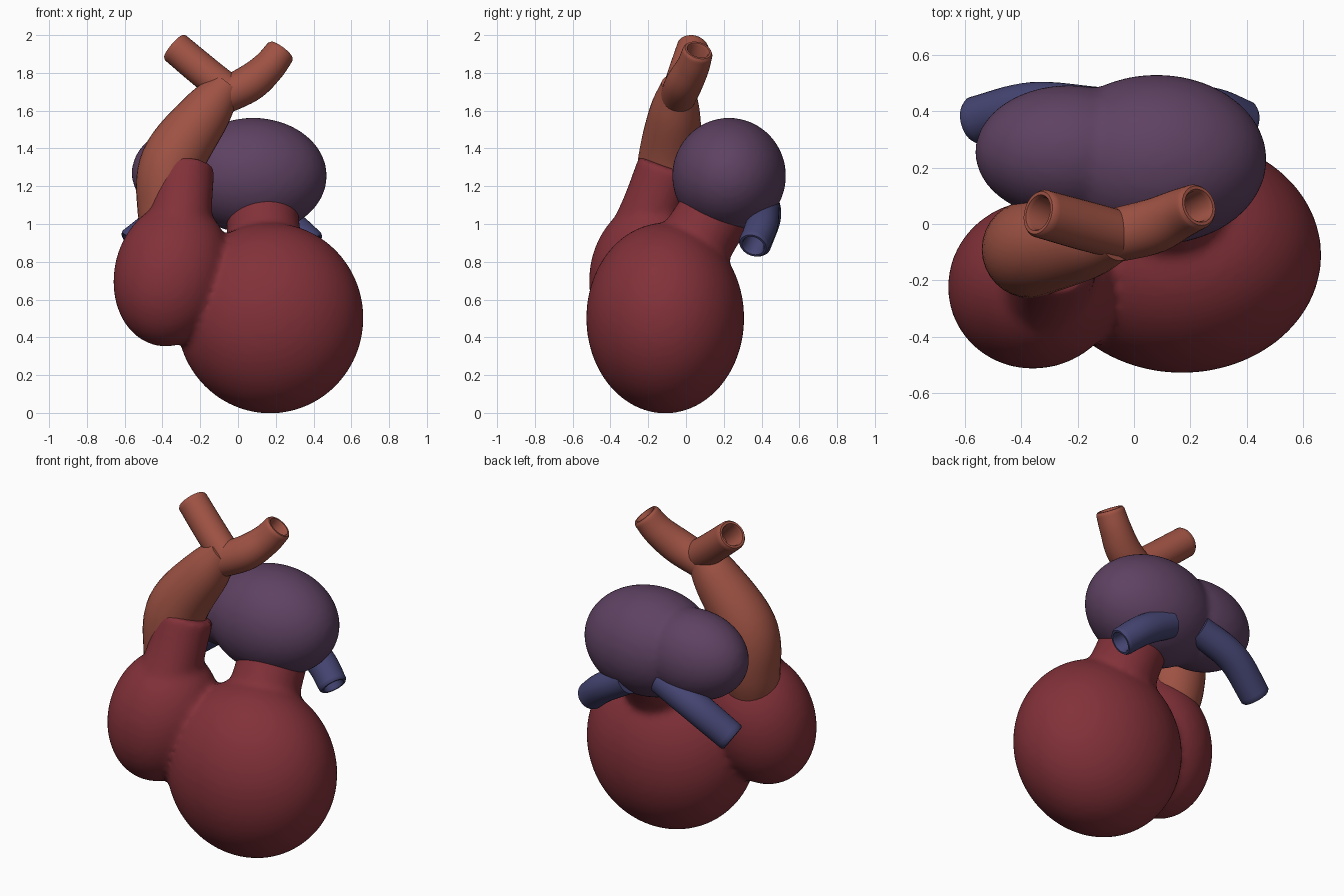
import bpy, bmesh, math
from mathutils import Vector, Matrix, Euler

cube = bpy.data.objects.get("Cube")
if cube:
    bpy.data.objects.remove(cube, do_unlink=True)


def material(name, rgb):
    m = bpy.data.materials.new(name)
    m.use_nodes = True
    m.diffuse_color = (*rgb, 1)
    m.node_tree.nodes["Principled BSDF"].inputs["Base Color"].default_value = (*rgb, 1)
    return m


RED = material("deep red", (0.225, 0.031, 0.041))
ORANGE = material("artery orange", (0.345, 0.085, 0.057))
PURPLE = material("atrium purple", (0.112, 0.054, 0.122))
BLUE = material("vein blue", (0.058, 0.058, 0.168))


def finish(name, bm, mat):
    bmesh.ops.recalc_face_normals(bm, faces=bm.faces)
    me = bpy.data.meshes.new(name)
    bm.to_mesh(me)
    bm.free()
    me.materials.append(mat)
    ob = bpy.data.objects.new(name, me)
    bpy.context.collection.objects.link(ob)
    bpy.ops.object.select_all(action="DESELECT")
    ob.select_set(True)
    bpy.context.view_layer.objects.active = ob
    bpy.ops.object.shade_smooth_by_angle(angle=math.radians(40))
    return ob


def ellipsoid(bm, center, radii, tilt=(0, 0, 0)):
    rot = Euler([math.radians(a) for a in tilt]).to_matrix().to_4x4()
    mat = Matrix.Translation(center) @ rot @ Matrix.Diagonal((*radii, 1))
    bmesh.ops.create_icosphere(bm, subdivisions=5, radius=1, matrix=mat)


def sample(points, steps=8):
    """Smooth path through (x, y, z, radius) points."""
    p = [Vector(q) for q in points]
    p = [2 * p[0] - p[1]] + p + [2 * p[-1] - p[-2]]
    out = []
    for a, b, c, d in zip(p, p[1:], p[2:], p[3:]):
        for i in range(steps):
            t = i / steps
            out.append(0.5 * (2 * b + (c - a) * t + (2 * a - 5 * b + 4 * c - d) * t * t
                              + (3 * b - a - 3 * c + d) * t ** 3))
    return out + [p[-2]]


def sweep(bm, points, hollow=False, sides=32):
    path = sample(points)
    rings = []
    for i, q in enumerate(path):
        d = (path[min(i + 1, len(path) - 1)] - path[max(i - 1, 0)]).xyz.normalized()
        rings.append((q.xyz, q.w, d))
    if hollow:
        # Rounded lip and a bore sunk into the open end
        end, r, d = rings.pop()
        rings += [(end - d * 0.012, r, d), (end, r * 0.9, d), (end, r * 0.76, d),
                  (end - d * 0.012, r * 0.68, d), (end - d * 0.16, r * 0.68, d)]
    loops = []
    for c, r, d in rings:
        u = Vector((0, 1, 0)).cross(d).normalized()
        v = d.cross(u)
        angles = [2 * math.pi * k / sides for k in range(sides)]
        loops.append([bm.verts.new(c + r * (u * math.cos(a) + v * math.sin(a))) for a in angles])
    for lo, hi in zip(loops, loops[1:]):
        for k in range(sides):
            n = (k + 1) % sides
            bm.faces.new((lo[k], lo[n], hi[n], hi[k]))
    bm.faces.new(loops[0][::-1])
    bm.faces.new(loops[-1])


def fuse(ob, voxel, rounds):
    """Merge overlapping solids into one softly blended skin."""
    rm = ob.modifiers.new("fuse", "REMESH")
    rm.mode = "VOXEL"
    rm.voxel_size = voxel
    rm.use_smooth_shade = True
    sm = ob.modifiers.new("soften", "SMOOTH")
    sm.factor = 0.5
    sm.iterations = rounds
    for name in ("fuse", "soften"):
        bpy.ops.object.modifier_apply(modifier=name)


def tube(name, points, mat, hollow=True):
    bm = bmesh.new()
    sweep(bm, points, hollow)
    return finish(name, bm, mat)


# Both ventricles with their outlet necks
bm = bmesh.new()
ellipsoid(bm, (0.17, -0.11, 0.502), (0.494, 0.418, 0.505))
ellipsoid(bm, (-0.35, -0.215, 0.735), (0.305, 0.295, 0.39), (-10, 13, 0))
sweep(bm, [(-0.33, -0.26, 0.85, 0.19), (-0.3, -0.18, 1.08, 0.163), (-0.28, -0.1, 1.31, 0.157)])
sweep(bm, [(0.15, -0.06, 0.72, 0.22), (0.135, 0.09, 0.96, 0.195), (0.12, 0.22, 1.16, 0.195)])
fuse(finish("ventricles", bm, RED), 0.02, 8)

# Two-lobed atrium
bm = bmesh.new()
ellipsoid(bm, (0.08, 0.228, 1.255), (0.39, 0.301, 0.307))
ellipsoid(bm, (-0.23, 0.255, 1.27), (0.333, 0.237, 0.255))
fuse(finish("atria", bm, PURPLE), 0.02, 5)

# Main artery and its two branches
tube("artery_trunk", [(-0.36, -0.13, 0.86, 0.13), (-0.365, -0.095, 1.08, 0.168),
                      (-0.345, -0.085, 1.33, 0.17), (-0.17, -0.06, 1.59, 0.135),
                      (-0.055, -0.045, 1.74, 0.085)], ORANGE, hollow=False)
tube("right_artery_branch", [(-0.04, -0.04, 1.7, 0.085), (-0.16, -0.01, 1.79, 0.088),
                             (-0.34, 0.04, 1.94, 0.086)], ORANGE)
tube("left_artery_branch", [(-0.09, -0.045, 1.67, 0.095), (0.06, -0.01, 1.745, 0.098),
                            (0.16, 0.035, 1.83, 0.088), (0.23, 0.065, 1.92, 0.08)], ORANGE)

# Veins behind the atrium
tube("right_vein", [(-0.12, 0.4, 1.14, 0.085), (-0.36, 0.415, 1.04, 0.088),
                    (-0.57, 0.365, 0.89, 0.085)], BLUE)
tube("left_vein", [(0.1, 0.41, 1.09, 0.085), (0.27, 0.4, 0.99, 0.085),
                   (0.395, 0.355, 0.885, 0.081)], BLUE)
